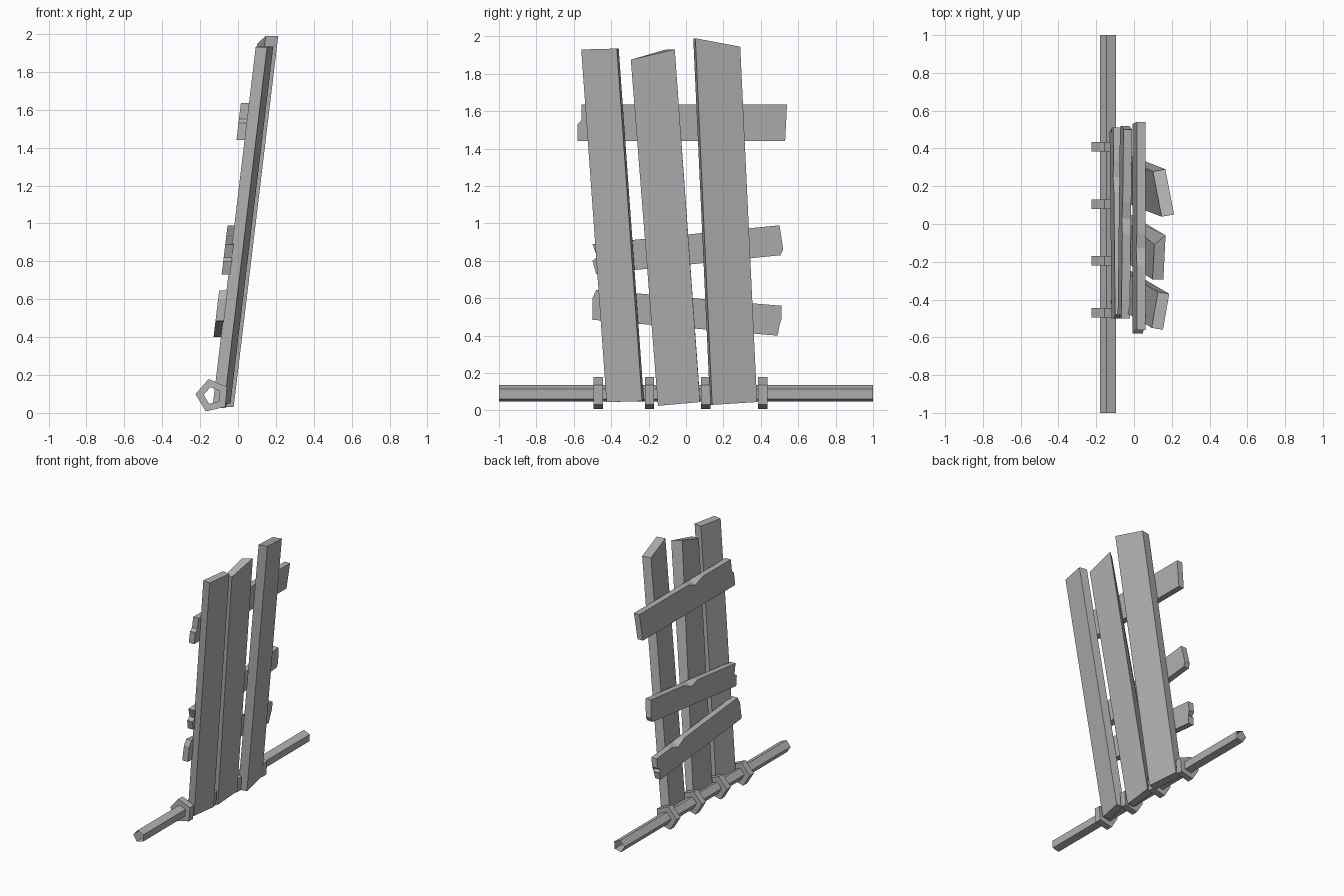
import bpy, bmesh, math

if "Cube" in bpy.data.objects:
    bpy.data.objects.remove(bpy.data.objects["Cube"])

grey = bpy.data.materials.new("weathered grey")
grey.use_nodes = True
colour = (0.45, 0.45, 0.45, 1)
grey.diffuse_color = colour
grey.node_tree.nodes["Principled BSDF"].inputs["Base Color"].default_value = colour

LEAN = 0.12  # shift in x per unit of height


def finish(bm, name):
    bmesh.ops.recalc_face_normals(bm, faces=bm.faces)
    mesh = bpy.data.meshes.new(name)
    bm.to_mesh(mesh)
    bm.free()
    mesh.materials.append(grey)
    obj = bpy.data.objects.new(name, mesh)
    bpy.context.collection.objects.link(obj)
    return obj


def board(name, outline, base, thick, twist=0.0, chips=None):
    """Leaning slab from a (y, z) outline; chips shift corners of its back face."""
    chips = chips or {}
    bm = bmesh.new()
    mid = sum(y for y, z in outline) / len(outline)
    front, back = [], []
    for i, (y, z) in enumerate(outline):
        # the twist stays centred on the slanted middle line of the board
        centre = mid
        if twist:
            low = [p for p in outline if (p[1] > 1) == (z > 1)]
            centre = sum(p[0] for p in low) / len(low)
        x = base + LEAN * z + twist * (y - centre)
        dy, dz = chips.get(i, (0, 0))
        front.append(bm.verts.new((x, y, z)))
        back.append(bm.verts.new((x - thick + LEAN * dz + twist * dy,
                                  y + twist * thick + dy, z + dz)))
    bm.faces.new(front)
    bm.faces.new(back[::-1])
    n = len(outline)
    for i in range(n):
        j = (i + 1) % n
        bm.faces.new((front[i], back[i], back[j], front[j]))
    bmesh.ops.triangulate(bm, faces=[f for f in bm.faces if len(f.verts) > 4])
    return finish(bm, name)


def pentagon(bm, radius, y):
    ring = []
    for i in range(5):
        a = math.radians(31 + 72 * i)
        ring.append(bm.verts.new((-0.135 + radius * math.cos(a), y,
                                  0.091 + radius * math.sin(a))))
    return ring


def sweep(name, loops, closed):
    """Join (radius, y) pentagons one after another."""
    bm = bmesh.new()
    rings = [pentagon(bm, r, y) for r, y in loops]
    pairs = list(zip(rings, rings[1:]))
    if closed:
        pairs.append((rings[-1], rings[0]))
    for a, b in pairs:
        for i in range(5):
            j = (i + 1) % 5
            bm.faces.new((a[i], a[j], b[j], b[i]))
    return finish(bm, name)


# Upright planks
board("right_plank", [(-0.56, 1.93), (-0.37, 1.935), (-0.235, 0.05), (-0.425, 0.045)],
      -0.062, 0.06, 0.17)
board("middle_plank", [(-0.295, 1.875), (-0.06, 1.93), (0.075, 0.045), (-0.15, 0.025)],
      -0.067, 0.058, 0.02, {1: (-0.05, 0)})
board("left_plank", [(0.05, 1.99), (0.29, 1.945), (0.38, 0.045), (0.14, 0.03)],
      -0.047, 0.066, -0.17)

# Cross boards with broken ends and chipped back edges
board("top_cross_board",
      [(-0.56, 1.635), (-0.22, 1.635), (-0.13, 1.635), (-0.05, 1.635), (0.54, 1.635),
       (0.53, 1.44), (-0.58, 1.44), (-0.58, 1.53), (-0.56, 1.55)],
      -0.136, 0.045, chips={2: (0, -0.03)})
board("middle_cross_board",
      [(-0.5, 0.89), (-0.05, 0.935), (0.03, 0.943), (0.11, 0.951), (0.5, 0.99),
       (0.52, 0.86), (0.505, 0.83), (-0.48, 0.73), (-0.5, 0.8), (-0.475, 0.82)],
      -0.129, 0.045, chips={2: (0, -0.03)})
board("bottom_cross_board",
      [(-0.5, 0.6), (-0.48, 0.645), (0.17, 0.589), (0.25, 0.582), (0.33, 0.575),
       (0.51, 0.56), (0.51, 0.49), (0.485, 0.47), (0.5, 0.455), (0.49, 0.4), (-0.5, 0.485)],
      -0.132, 0.045, chips={3: (0, -0.03)})

# Hollow hinge pole and its collars
sweep("hinge_pole", [(0.046, -1), (0.046, 1)], False)
for k, y in enumerate((-0.47, -0.195, 0.105, 0.41)):
    a, b = y - 0.025, y + 0.025
    sweep(f"collar_{k + 1}", [(0.09, a), (0.09, b), (0.046, b), (0.046, a)], True)
